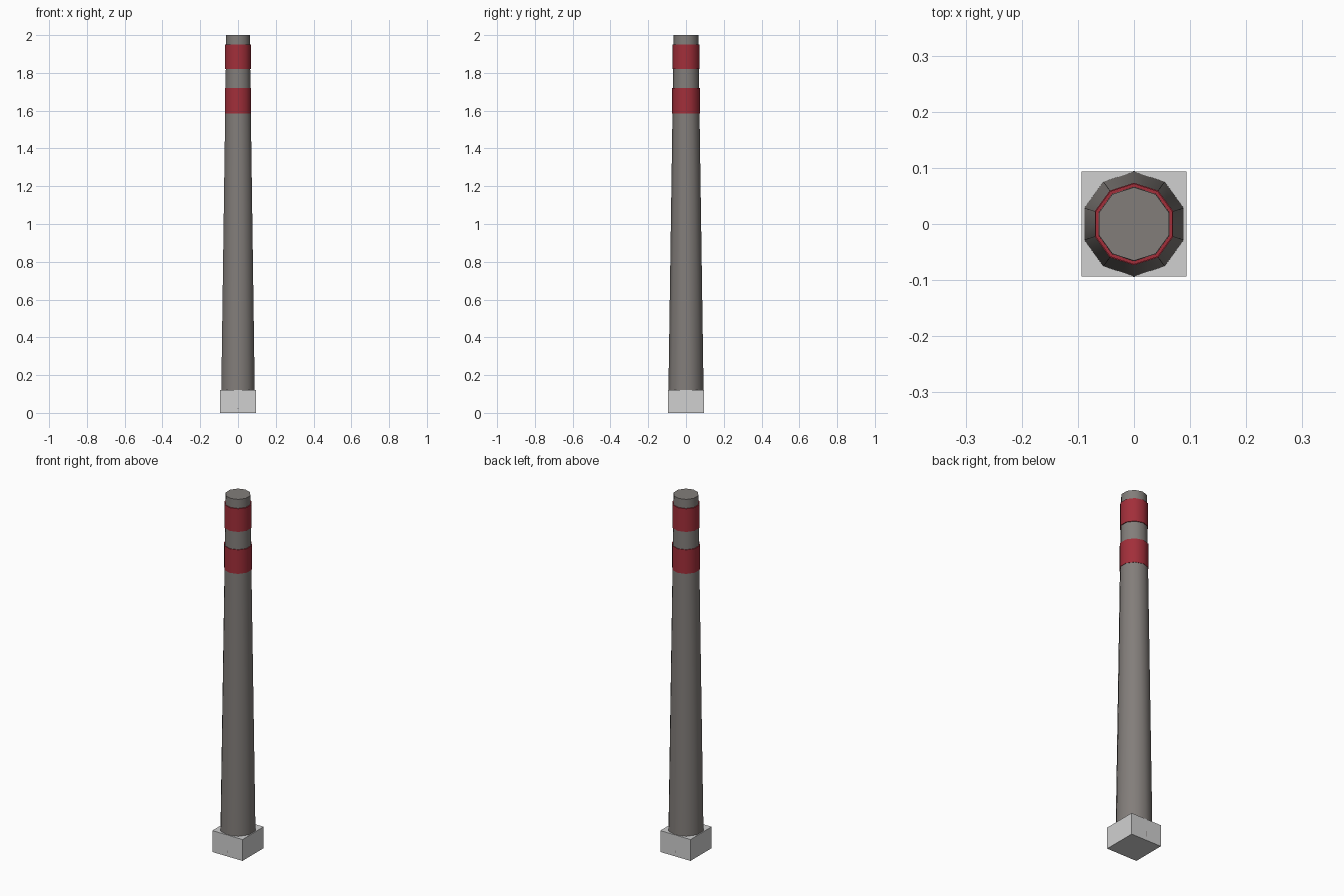
import bpy
import math

cube = bpy.data.objects.get("Cube")
if cube:
    bpy.data.objects.remove(cube, do_unlink=True)

SIDES = 10


def make_material(name, rgb):
    mat = bpy.data.materials.new(name)
    mat.use_nodes = True
    color = (*rgb, 1.0)
    mat.diffuse_color = color
    mat.node_tree.nodes["Principled BSDF"].inputs["Base Color"].default_value = color
    return mat


def tapered_column(name, r_bottom, r_top, z_bottom, z_top, mat):
    bpy.ops.mesh.primitive_cone_add(
        vertices=SIDES, radius1=r_bottom, radius2=r_top,
        depth=z_top - z_bottom, location=(0, 0, (z_bottom + z_top) / 2))
    obj = bpy.context.object
    obj.name = name
    obj.data.materials.append(mat)
    bpy.ops.object.shade_smooth_by_angle(angle=math.radians(40))
    return obj


concrete = make_material("warm grey", (0.225, 0.207, 0.195))
red = make_material("warning red", (0.36, 0.028, 0.042))
pale = make_material("pale grey", (0.63, 0.63, 0.63))

# Square footing
bpy.ops.mesh.primitive_cube_add(size=1, location=(0, 0, 0.06))
base = bpy.context.object
base.name = "base_block"
base.scale = (0.188, 0.188, 0.12)
base.data.materials.append(pale)

# Tapering shaft, sunk into the footing
tapered_column("chimney_shaft", 0.0945, 0.0655, 0.02, 2.0, concrete)

# Painted warning bands, slightly proud of the shaft
tapered_column("lower_band", 0.0735, 0.0735, 1.585, 1.72, red)
tapered_column("upper_band", 0.072, 0.072, 1.82, 1.95, red)
